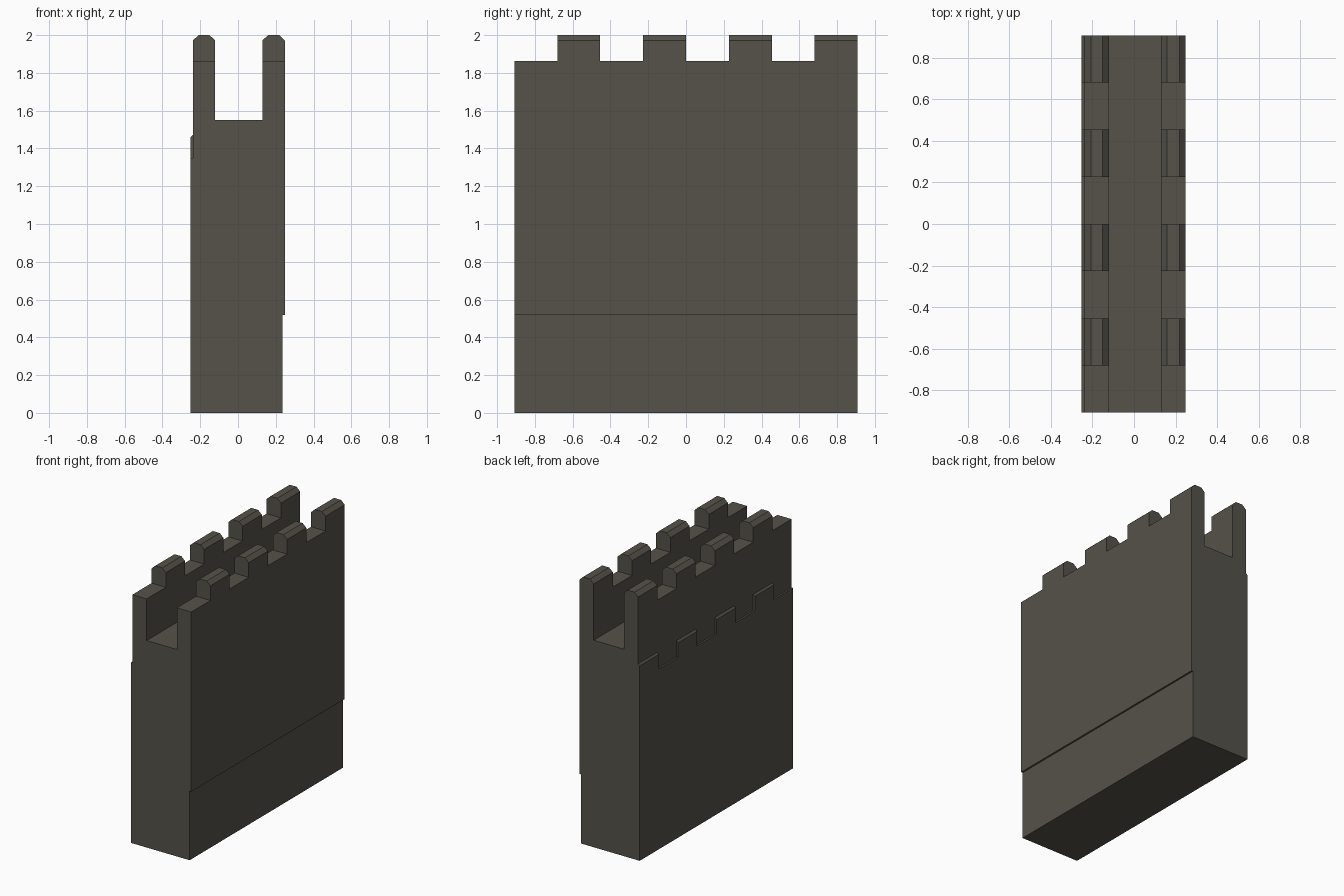
import bpy, bmesh

if "Cube" in bpy.data.objects:
    bpy.data.objects.remove(bpy.data.objects["Cube"])

HALF = 0.908          # half length of the wall along y
STEP = HALF * 2 / 8   # one merlon or one gap

stone = bpy.data.materials.new("dark stone")
stone.diffuse_color = (0.092, 0.084, 0.069, 1)
stone.use_nodes = True
stone.node_tree.nodes["Principled BSDF"].inputs["Base Color"].default_value = stone.diffuse_color


def make_object(name, bm):
    bmesh.ops.recalc_face_normals(bm, faces=bm.faces)
    mesh = bpy.data.meshes.new(name)
    bm.to_mesh(mesh)
    bm.free()
    mesh.materials.append(stone)
    obj = bpy.data.objects.new(name, mesh)
    bpy.context.collection.objects.link(obj)
    return obj


def add_box(bm, lo, hi):
    verts = bmesh.ops.create_cube(bm, size=1)["verts"]
    for v in verts:
        v.co = [(a + b) / 2 + c * (b - a) for a, b, c in zip(lo, hi, v.co)]


# Wall: cross-section with walkway, chamfered parapets and shallow ledges
profile = [
    (-0.252, 0), (0.235, 0), (0.235, 0.517), (0.248, 0.517),
    (0.248, 1.972), (0.218, 2.0), (0.16, 2.0), (0.129, 1.972),
    (0.129, 1.55), (-0.121, 1.55), (-0.121, 1.972), (-0.151, 2.0),
    (-0.208, 2.0), (-0.239, 1.972), (-0.239, 1.472), (-0.252, 1.46),
]
bm = bmesh.new()
face = bm.faces.new([bm.verts.new((x, -HALF, z)) for x, z in profile])
ext = bmesh.ops.extrude_face_region(bm, geom=[face])
for v in ext["geom"]:
    if isinstance(v, bmesh.types.BMVert):
        v.co.y = HALF
wall = make_object("castle_wall", bm)

# Cutter: gaps between merlons, repeated on the shallow left facing
bm = bmesh.new()
for i in range(4):
    y0 = -HALF + 2 * i * STEP
    y1 = y0 + STEP
    if i == 0:
        y0 -= 0.1
    add_box(bm, (-0.4, y0, 1.862), (0.4, y1, 2.2))
    add_box(bm, (-0.4, y0, 1.35), (-0.239, y1, 1.6))
cutter = make_object("gap_cutter", bm)
cutter.hide_render = True

mod = wall.modifiers.new("gaps", "BOOLEAN")
mod.operation = "DIFFERENCE"
mod.solver = "EXACT"
mod.object = cutter
bpy.context.view_layer.objects.active = wall
wall.select_set(True)
bpy.ops.object.modifier_apply(modifier=mod.name)
bpy.data.objects.remove(cutter)
